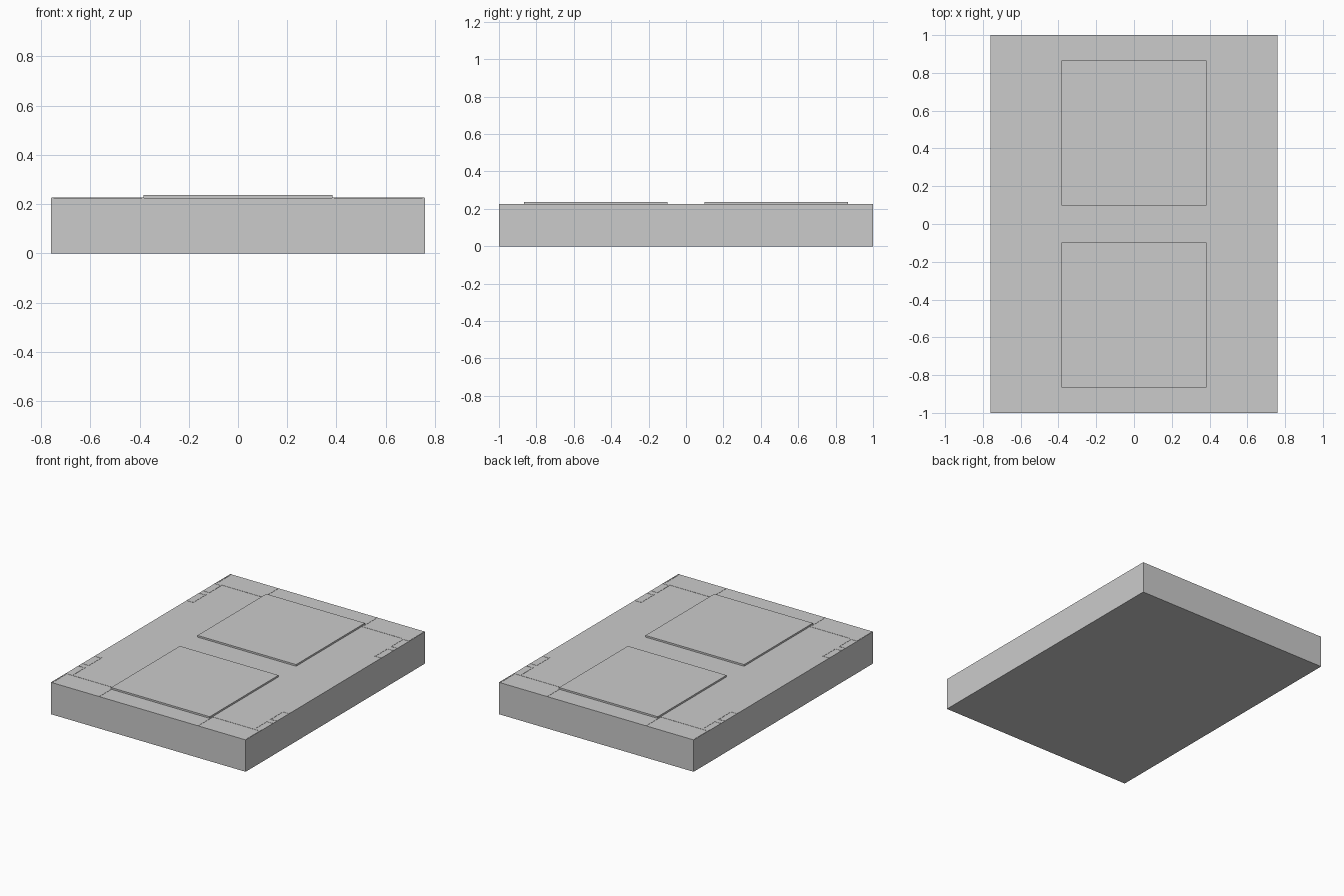
import bpy

if "Cube" in bpy.data.objects:
    bpy.data.objects.remove(bpy.data.objects["Cube"])

TOP = 0.225    # deck height
LINE = 0.008   # width of the inlaid lines
RAISE = 0.0015 # how far lines stand proud of the deck


def box(name, x0, x1, y0, y1, z0, z1):
    bpy.ops.mesh.primitive_cube_add(size=1, location=((x0 + x1) / 2, (y0 + y1) / 2, (z0 + z1) / 2))
    ob = bpy.context.object
    ob.name = name
    ob.scale = (x1 - x0, y1 - y0, z1 - z0)
    bpy.ops.object.transform_apply(location=True, rotation=False, scale=True)
    return ob


def join(name, parts):
    bpy.ops.object.select_all(action='DESELECT')
    for p in parts:
        p.select_set(True)
    bpy.context.view_layer.objects.active = parts[0]
    bpy.ops.object.join()
    ob = bpy.context.object
    ob.name = name
    bpy.context.scene.cursor.location = (0, 0, 0)
    bpy.ops.object.origin_set(type='ORIGIN_CURSOR')
    return ob


def mirror_xy(ob, x=True):
    m = ob.modifiers.new("mirror", 'MIRROR')
    m.use_axis = (x, True, False)


def strip(x0, x1, y0, y1):
    return box("strip", x0, x1, y0, y1, TOP - 0.004, TOP + RAISE)


# Main slab
box("slab", -0.76, 0.76, -1, 1, 0, TOP)

# Two raised square pads
pad = join("raised_pads", [box("pad", -0.385, 0.385, 0.098, 0.865, TOP - 0.004, 0.237)])
mirror_xy(pad, x=False)

# Corner panel outlines at both ends
corner = join("corner_outlines", [
    strip(0.75, 0.75 + LINE, 0.83, 0.999),
    strip(0.382, 0.382 + LINE, 0.838, 0.999),
    strip(0.382, 0.75, 0.83, 0.83 + LINE),
])
mirror_xy(corner)

# Small bracket outlines along the long edges
parts = []
for y0, y1 in ((0.51, 0.655), (0.69, 0.83)):
    parts += [
        strip(0.706, 0.758, y0, y0 + LINE),
        strip(0.706, 0.758, y1 - LINE, y1),
        strip(0.706, 0.706 + LINE, y0 + LINE, y1 - LINE),
    ]
mirror_xy(join("edge_brackets", parts))
